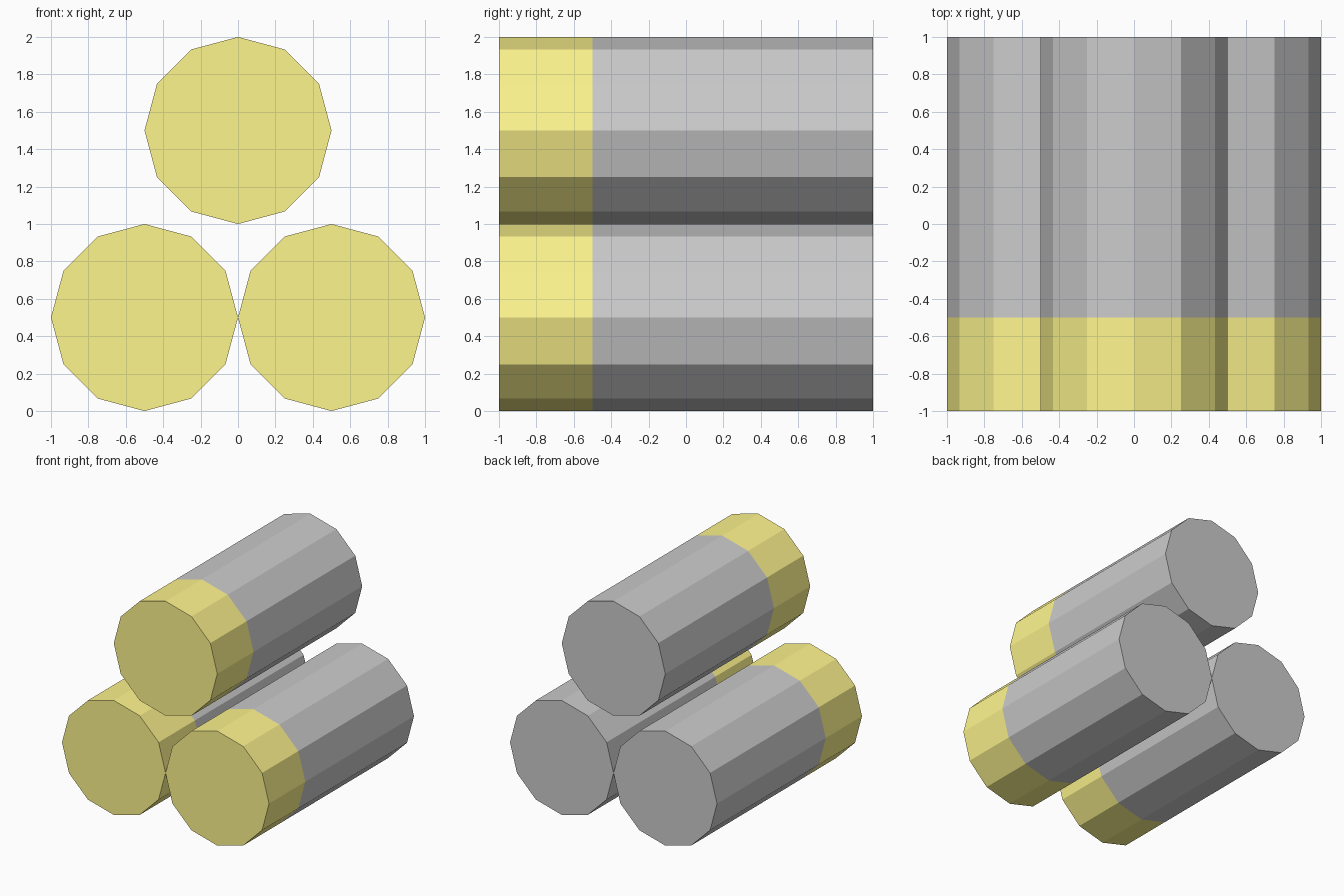
import bpy, bmesh, math

if "Cube" in bpy.data.objects:
    bpy.data.objects.remove(bpy.data.objects["Cube"])

SIDES, RADIUS = 12, 0.5

# Plain grey body and yellow painted end
grey = bpy.data.materials.new("plain_grey")
yellow = bpy.data.materials.new("painted_yellow")
yellow.diffuse_color = (1.0, 0.92, 0.27, 1)
yellow.use_nodes = True
yellow.node_tree.nodes["Principled BSDF"].inputs["Base Color"].default_value = yellow.diffuse_color


def make_log(name, x, z):
    """Twelve-sided log along y, with its front quarter painted."""
    bm = bmesh.new()
    rings = []
    for y in (-1.0, -0.5, 1.0):
        rings.append([bm.verts.new((RADIUS * math.cos(2 * math.pi * i / SIDES), y,
                                    RADIUS * math.sin(2 * math.pi * i / SIDES)))
                      for i in range(SIDES)])
    bm.faces.new(rings[0]).material_index = 1
    bm.faces.new(rings[2][::-1])
    for k in range(2):
        a, b = rings[k], rings[k + 1]
        for i in range(SIDES):
            j = (i + 1) % SIDES
            bm.faces.new((a[i], b[i], b[j], a[j])).material_index = 1 - k
    bmesh.ops.recalc_face_normals(bm, faces=bm.faces)
    mesh = bpy.data.meshes.new(name)
    bm.to_mesh(mesh)
    bm.free()
    mesh.materials.append(grey)
    mesh.materials.append(yellow)
    obj = bpy.data.objects.new(name, mesh)
    obj.location = (x, 0, z)
    bpy.context.collection.objects.link(obj)


# Two logs side by side with one stacked on top
make_log("left_log", -0.5, 0.5)
make_log("right_log", 0.5, 0.5)
make_log("top_log", 0, 1.5)
